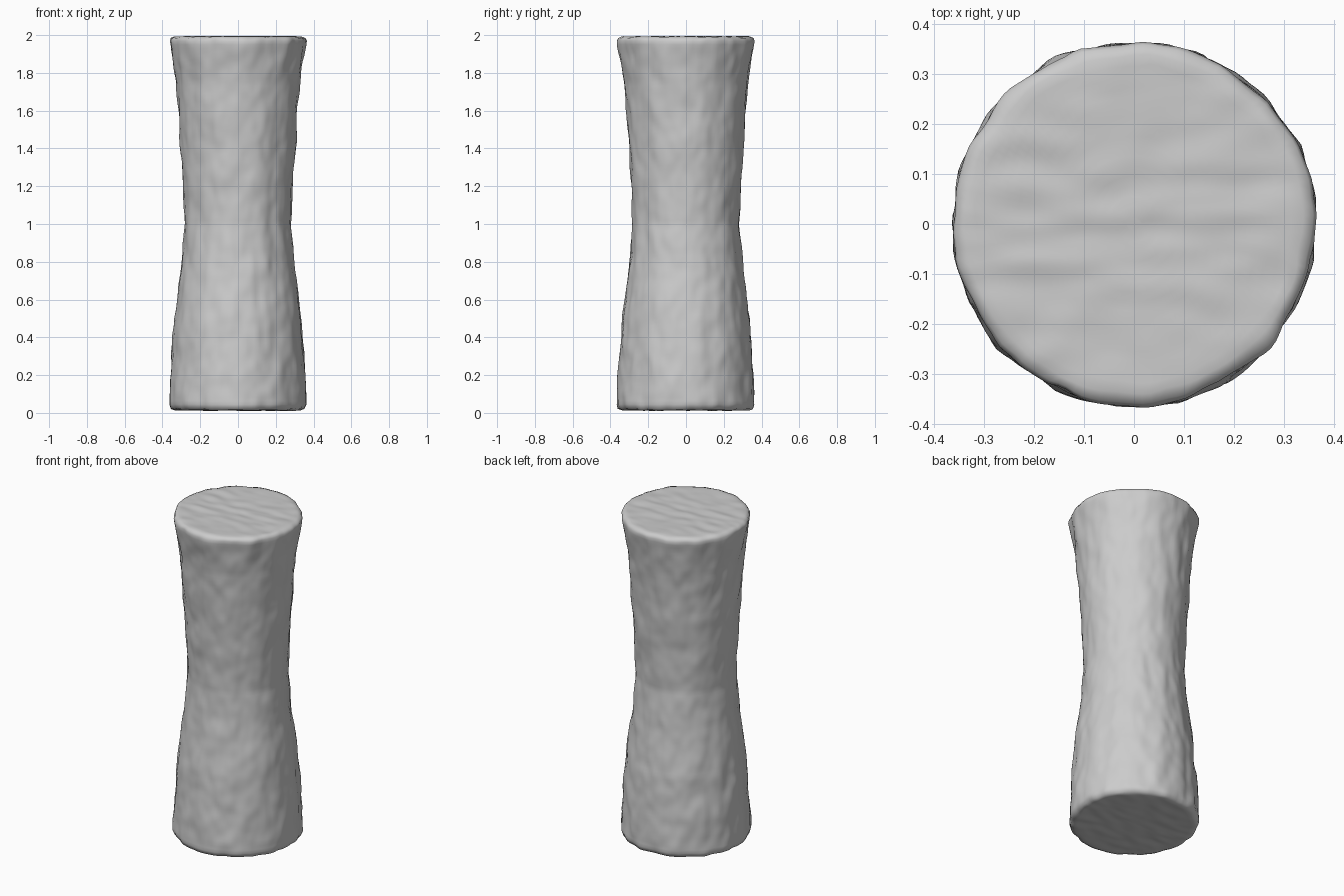
import bpy, bmesh, math
from mathutils import Vector, noise

if "Cube" in bpy.data.objects:
    bpy.data.objects.remove(bpy.data.objects["Cube"])

SEGS = 128

# Waisted side profile (radius, height), with softly rounded rims
side = [(0.335, 0.014), (0.355, 0.022), (0.363, 0.045), (0.362, 0.10), (0.354, 0.25),
        (0.336, 0.50), (0.310, 0.70), (0.294, 0.85), (0.283, 1.0), (0.288, 1.15),
        (0.299, 1.35), (0.312, 1.55), (0.327, 1.75), (0.346, 1.87), (0.359, 1.95),
        (0.361, 1.97), (0.354, 1.985), (0.335, 1.992)]


def subdivide(points, step):
    """Split a polyline into even short steps."""
    out = [points[0]]
    for (r0, z0), (r1, z1) in zip(points, points[1:]):
        n = max(1, round(math.hypot(r1 - r0, z1 - z0) / step))
        out += [(r0 + (r1 - r0) * i / n, z0 + (z1 - z0) * i / n) for i in range(1, n + 1)]
    return out


path = subdivide([(0.015, 0.014)] + side + [(0.015, 1.992)], 0.02)


def weathered(r, z, a):
    """Carved, uneven stone: vertical dents on the side, ripples on the ends."""
    x, y = r * math.cos(a), r * math.sin(a)
    dent = noise.noise(Vector((x * 13, y * 13, z * 6)))
    fine = noise.noise(Vector((x * 24 + 7, y * 24, z * 14)))
    k = 1 + (0.009 * dent + 0.004 * fine) / 0.33 * min(1, r / 0.3)
    end = max(0, 1 - min(z, 2 - z) / 0.15)
    ripple = noise.noise(Vector((x * 9, y * 20, z * 3 + 5)))
    return x * k, y * k, z + 0.006 * ripple * end


# Column body
bm = bmesh.new()
rings = [[bm.verts.new(weathered(r, z, 2 * math.pi * i / SEGS)) for i in range(SEGS)]
         for r, z in path]
for low, high in zip(rings, rings[1:]):
    for i in range(SEGS):
        j = (i + 1) % SEGS
        bm.faces.new((low[i], low[j], high[j], high[i]))
bm.faces.new(rings[0][::-1])
bm.faces.new(rings[-1])
for f in bm.faces:
    f.smooth = True
mesh = bpy.data.meshes.new("stone_column")
bm.to_mesh(mesh)
bm.free()
bpy.context.collection.objects.link(bpy.data.objects.new("stone_column", mesh))
